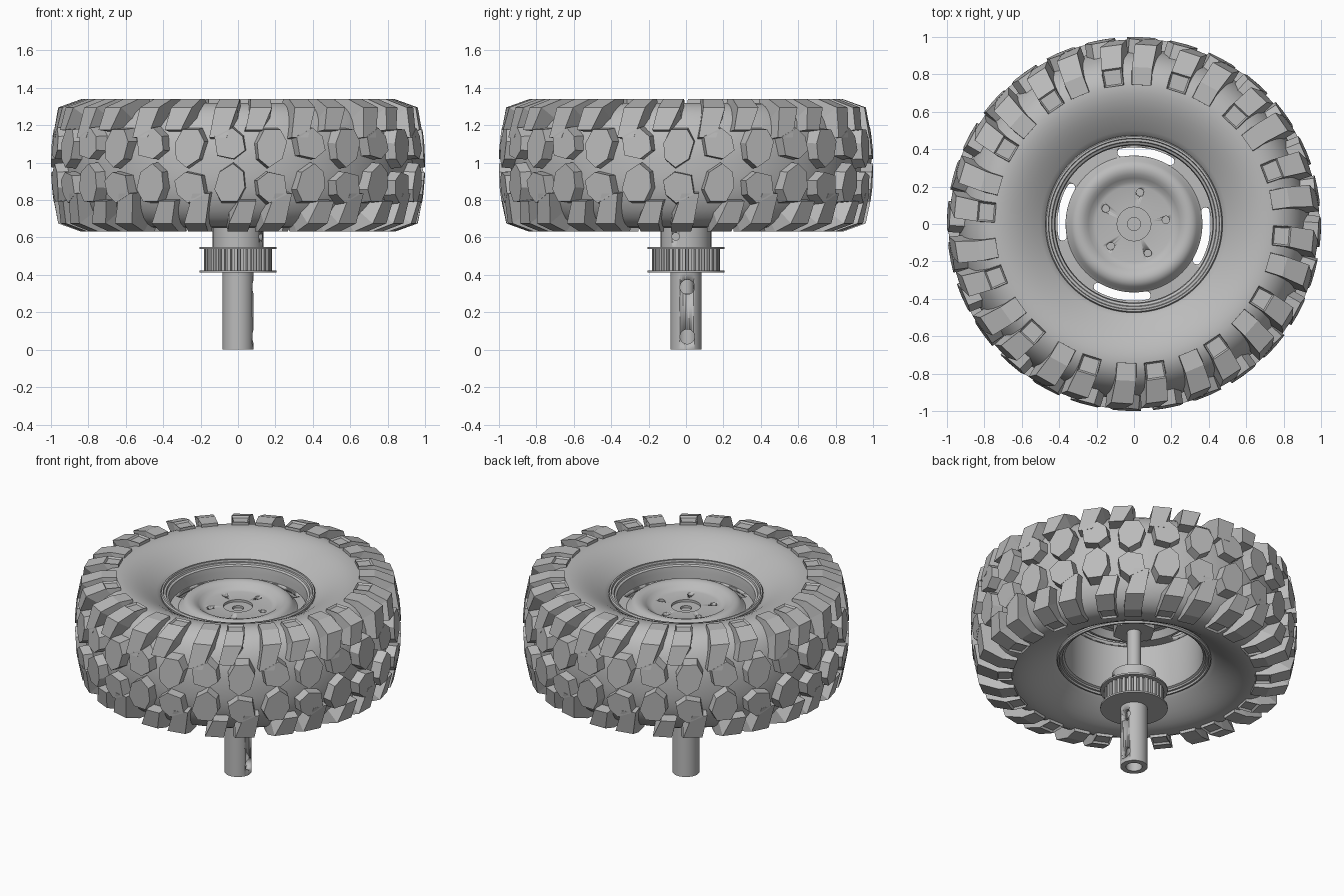
import bpy, bmesh
from math import sin, cos, pi, radians, hypot, atan2
from mathutils import Vector

if "Cube" in bpy.data.objects:
    bpy.data.objects.remove(bpy.data.objects["Cube"])

MID = 0.985      # height of the wheel's middle plane
PAIRS = 14       # tread pattern repeats
FLIP = -86       # angle about which the lower tread is turned over

grey = bpy.data.materials.new("plain_grey")
grey.use_nodes = True
grey.diffuse_color = (0.5, 0.5, 0.5, 1)
grey.node_tree.nodes["Principled BSDF"].inputs["Base Color"].default_value = (0.5, 0.5, 0.5, 1)


def finish(name, bm, smooth=True):
    bmesh.ops.remove_doubles(bm, verts=bm.verts, dist=1e-5)
    bmesh.ops.recalc_face_normals(bm, faces=bm.faces)
    mesh = bpy.data.meshes.new(name)
    bm.to_mesh(mesh)
    bm.free()
    mesh.materials.append(grey)
    obj = bpy.data.objects.new(name, mesh)
    bpy.context.collection.objects.link(obj)
    if smooth:
        bpy.ops.object.select_all(action='DESELECT')
        obj.select_set(True)
        bpy.context.view_layer.objects.active = obj
        bpy.ops.object.shade_smooth_by_angle(angle=radians(30))
    return obj


def polar(r, deg, z):
    return Vector((r * cos(radians(deg)), r * sin(radians(deg)), z))


def lathe(name, profile, segs=96):
    """Revolve a closed (radius, height) outline."""
    bm = bmesh.new()
    rings = [[bm.verts.new(polar(r, 360 * i / segs, z)) for r, z in profile] for i in range(segs)]
    n = len(profile)
    for i in range(segs):
        a, b = rings[i], rings[(i + 1) % segs]
        for j in range(n):
            k = (j + 1) % n
            if profile[j][0] or profile[k][0]:
                bm.faces.new((a[j], b[j], b[k], a[k]))
    return finish(name, bm)


def cylinder(name, r, z0, z1, segs=48):
    return lathe(name, [(0, z0), (r, z0), (r, z1), (0, z1)], segs)


def loft(bm, low, high):
    """Solid between two matching loops of points; returns its top face."""
    a, b = [bm.verts.new(p) for p in low], [bm.verts.new(p) for p in high]
    for i in range(len(a)):
        j = (i + 1) % len(a)
        bm.faces.new((a[i], a[j], b[j], b[i]))
    bm.faces.new(a[::-1])
    return bm.faces.new(b)


def prism(name, pts, z0, z1):
    bm = bmesh.new()
    loft(bm, [(x, y, z0) for x, y in pts], [(x, y, z1) for x, y in pts])
    return finish(name, bm)


def cut(obj, cutters):
    """Subtract the cutters, then discard them."""
    for c in cutters:
        c.hide_render = True
        m = obj.modifiers.new("cut", 'BOOLEAN')
        m.object, m.solver = c, 'EXACT'
    bpy.context.view_layer.update()
    graph = bpy.context.evaluated_depsgraph_get()
    mesh = bpy.data.meshes.new_from_object(obj.evaluated_get(graph))
    obj.modifiers.clear()
    obj.data = mesh
    for c in cutters:
        bpy.data.objects.remove(c)


def mirrored(half):
    """Complete an upper half outline downwards about the middle plane."""
    return [(r, MID + d) for r, d in half] + [(r, MID - d) for r, d in reversed(half)]


# Tyre body
tyre = [(.46, .19), (.475, .215), (.50, .235), (.54, .262), (.58, .287), (.62, .307), (.66, .323),
        (.70, .332), (.74, .335), (.78, .328), (.82, .308), (.855, .28), (.885, .24),
        (.91, .19), (.927, .13), (.937, .06)]
lathe("tyre_body", mirrored(tyre), 112)

# Tread: outer surface and buried base of the lugs, as (radius, offset)
OUTER = [(.74, .354), (.84, .354), (.962, .31), (.985, .2), (1.0, .1), (1.0, 0)]


def tread_radius(d):
    d = abs(d)
    for (r0, d0), (r1, d1) in zip(OUTER[2:], OUTER[3:]):
        if d1 <= d <= d0:
            return r1 + (r0 - r1) * (d - d1) / (d0 - d1)


def place(r, deg, d, lower):
    return polar(r, 2 * FLIP - deg, MID - d) if lower else polar(r, deg, MID + d)


WIDE = [(-5, .12), (-2.5, .2), (3, .2), (5.2, .13), (3.5, .03), (-1, -.02), (-4.5, .03)]
POINTED = [(-5, .16), (1, .21), (4.5, .16), (5.3, .08), (1.5, .03), (-4, .05)]


def tread_row(name, lower):
    bm = bmesh.new()
    for i in range(PAIRS):
        for start, shape in ((-79.5, WIDE), (-67, POINTED)):
            mid = start + 360 * i / PAIRS
            low = [place(.9, mid + a * 1.06, d, lower) for a, d in shape]
            high = [place(tread_radius(.1 + (d - .1) * .9), mid + a * .92, .1 + (d - .1) * .92, lower)
                    for a, d in shape]
            loft(bm, low, high)
    finish(name, bm, smooth=False)


def shoulder_row(name, lower):
    bm = bmesh.new()
    panels = []
    for i in range(PAIRS):
        for start, end, panel in ((-93, .15, False), (-81.8, .19, True)):
            mid = start + 360 * i / PAIRS
            # section: outer radius, outer offset, base radius, base offset, lean, half width
            sections = [(.745, .354, .745, .31, 0, 3.9), (.84, .354, .79, .29, 0, 3.7),
                        (.962, .31, .86, .24, -.8, 3.5), (tread_radius(end), end, .9, end - .01, -3.2, 2.7)]
            loops = []
            for r, d, rb, db, lean, w in sections:
                c = mid + lean
                loops.append([bm.verts.new(place(*p, lower)) for p in (
                    (rb, c - w * 1.1, db), (r, c - w, d), (r, c + w, d), (rb, c + w * 1.1, db))])
            for a, b in zip(loops, loops[1:]):
                for k in range(4):
                    j = (k + 1) % 4
                    f = bm.faces.new((a[k], a[j], b[j], b[k]))
                    if panel and k == 1 and a is loops[0]:
                        panels.append(f)
            bm.faces.new(loops[0])
            bm.faces.new(loops[-1])
    bmesh.ops.recalc_face_normals(bm, faces=bm.faces)
    bmesh.ops.inset_individual(bm, faces=panels, thickness=.012, depth=-.012)
    finish(name, bm, smooth=False)


for side, lower in (("upper", False), ("lower", True)):
    tread_row(side + "_tread_lugs", lower)
    shoulder_row(side + "_shoulder_lugs", lower)

# Rim barrel with stepped lips; half outline runs from the outer wall to the inner wall
outer = [(.44, .17), (.47, .19), (.474, .225), (.468, .235), (.458, .235), (.455, .222),
         (.442, .222), (.438, .212), (.425, .205), (.42, .17)]
rim = [(r, MID + d) for r, d in outer] + [(r, MID - d) for r, d in reversed(outer)]
lathe("rim_barrel", rim)

# Wheel disc with raised ring
disc = lathe("wheel_disc", [
    (0, 1.085), (.035, 1.085), (.035, 1.105), (.09, 1.105), (.09, 1.12), (.205, 1.12), (.225, 1.126),
    (.245, 1.142), (.265, 1.157), (.29, 1.165), (.315, 1.162), (.335, 1.148), (.35, 1.125), (.365, 1.112),
    (.43, 1.11), (.43, 1.09), (.35, 1.09), (.32, 1.13), (.27, 1.135), (.23, 1.085), (.1, 1.07), (0, 1.07)])


def slot_outline(a0, a1, r=.388, w=.022, n=12):
    pts = []
    for side, first, last in ((1, a0, a1), (-1, a1, a0)):
        pts += [polar(r + side * w, first + (last - first) * i / n, 0) for i in range(n + 1)]
        tip, c = radians(last), polar(r, last, 0)
        turn = 0 if side > 0 else pi
        pts += [c + Vector((cos(tip + turn + pi * k / 6), sin(tip + turn + pi * k / 6), 0)) * w
                for k in range(1, 6)]
    return [(p.x, p.y) for p in pts]


def hole(r, centre, z0, z1):
    return prism("hole_cutter", [(centre.x + r * cos(pi * k / 12), centre.y + r * sin(pi * k / 12))
                                 for k in range(24)], z0, z1)


cutters = [prism("slot_cutter", slot_outline(60 + 90 * i, 100 + 90 * i), 1.05, 1.2) for i in range(4)]
cutters += [hole(.02, polar(.172, 79.4 + 72 * i, 0), 1.095, 1.2) for i in range(5)]
cut(disc, cutters)

# Hub adapter and shaft
cylinder("hex_hub", .135, .95, 1.08, 6)
cylinder("drive_shaft", .043, .3, 1.09)

# Toothed pulley between two flanges
teeth = []
for i in range(32):
    for step, r in ((0, .165), (.3, .165), (.4, .183), (.9, .183)):
        p = polar(r, (i + step) * 360 / 32, 0)
        teeth.append((p.x, p.y))
prism("pulley_teeth", teeth, .42, .545)
for name, z in (("lower_flange", .412), ("upper_flange", .538)):
    cylinder(name, .207, z, z + .011, 64)


def side_hole(r, y, z, x0, x1):
    """Cutter pointing along x."""
    c = prism("side_cutter", [(r * cos(pi * k / 16), r * sin(pi * k / 16)) for k in range(32)], x0, x1)
    c.rotation_euler = (0, pi / 2, 0)
    c.location = (0, y, z)
    return c


# Collar with a set screw hole
collar = cylinder("pulley_collar", .135, .54, .652, 64)
cut(collar, [side_hole(.02, -.055, .605, .08, .2)])

# Hollow axle sleeve with two cross holes on one side
sleeve = lathe("axle_sleeve", [(.05, 0), (.083, 0), (.083, .415), (.05, .415)], 64)
cut(sleeve, [side_hole(.039, .007, z, .02, .15) for z in (.07, .335)])
